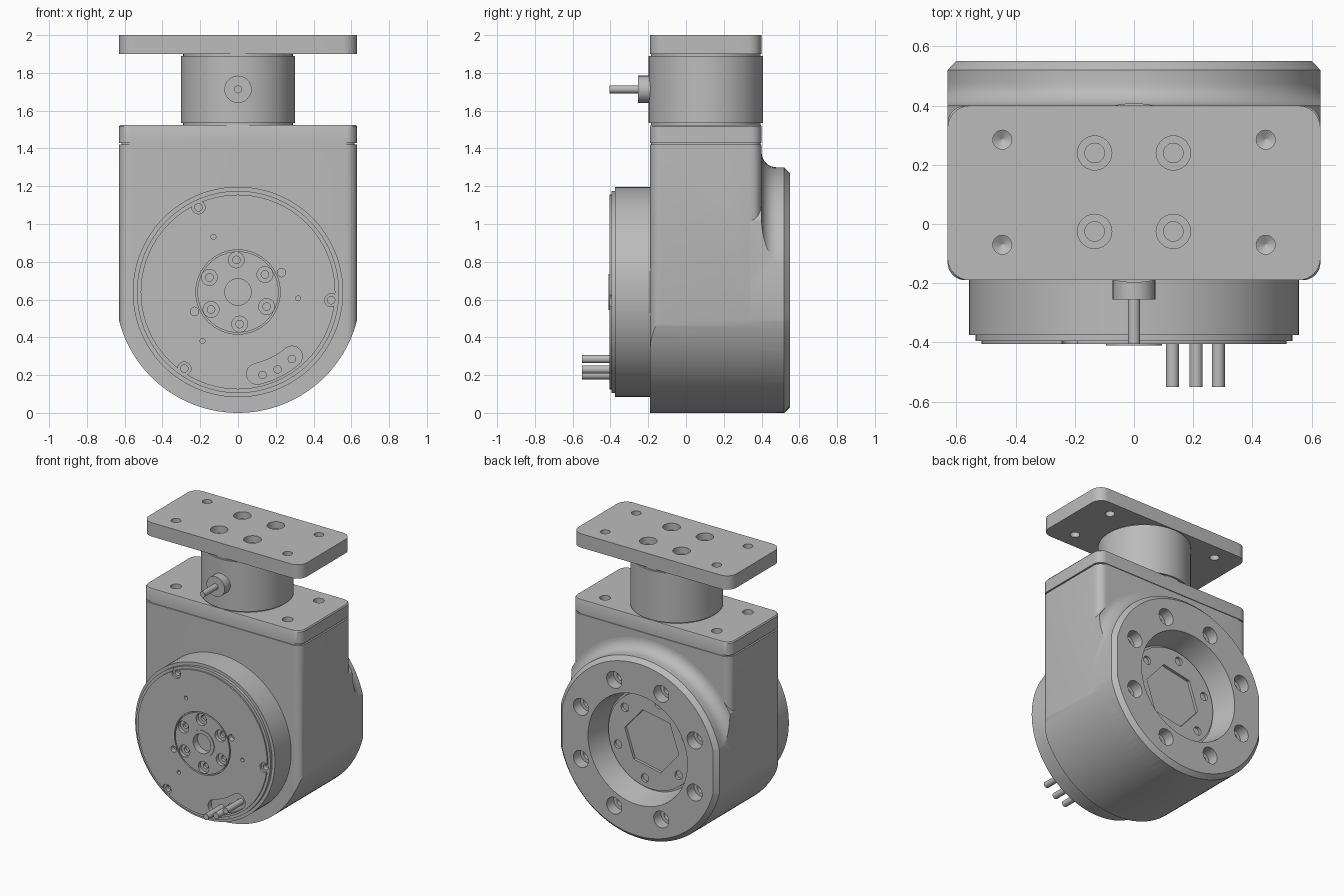
import bpy
import bmesh
from math import sin, cos, acos, pi, radians

if "Cube" in bpy.data.objects:
    bpy.data.objects.remove(bpy.data.objects["Cube"], do_unlink=True)

grey = bpy.data.materials.new("machined grey")
grey.use_nodes = True
grey.diffuse_color = (0.5, 0.5, 0.5, 1)
grey.node_tree.nodes["Principled BSDF"].inputs["Base Color"].default_value = (0.5, 0.5, 0.5, 1)


def circle(n=64, turn=0.0):
    return [(cos(turn + 2 * pi * i / n), sin(turn + 2 * pi * i / n)) for i in range(n)]


def rounded_rect(w, h, r, steps=8):
    pts = []
    for k, (sx, sy) in enumerate([(1, 1), (-1, 1), (-1, -1), (1, -1)]):
        for i in range(steps + 1):
            a = pi / 2 * (k + i / steps)
            pts.append((sx * (w - r) + r * cos(a), sy * (h - r) + r * sin(a)))
    return pts


def ring_spots(radius, count, start, centre):
    """Points evenly spaced around a centre, start in degrees."""
    return [(centre[0] + radius * cos(radians(start) + 2 * pi * i / count),
             centre[1] + radius * sin(radians(start) + 2 * pi * i / count)) for i in range(count)]


def loft(name, outline, sections, axis="Y", centre=(0, 0)):
    """Stack scaled copies of an outline; sections are (position, scale)."""
    bm = bmesh.new()
    rings = []
    for h, s in sections:
        flat = [(centre[0] + u * s, centre[1] + v * s) for u, v in outline]
        rings.append([bm.verts.new((a, h, b) if axis == "Y" else (a, b, h)) for a, b in flat])
    n = len(outline)
    for lo, hi in zip(rings, rings[1:]):
        for i in range(n):
            j = (i + 1) % n
            bm.faces.new((lo[i], lo[j], hi[j], hi[i]))
    bm.faces.new(rings[0])
    bm.faces.new(rings[-1])
    bmesh.ops.recalc_face_normals(bm, faces=bm.faces)
    mesh = bpy.data.meshes.new(name)
    bm.to_mesh(mesh)
    bm.free()
    mesh.materials.append(grey)
    ob = bpy.data.objects.new(name, mesh)
    bpy.context.collection.objects.link(ob)
    return ob


def holes(spots, sections, axis="Y", n=24):
    return [loft("cutter", circle(n), sections, axis, p) for p in spots]


def activate(ob):
    bpy.ops.object.select_all(action="DESELECT")
    ob.select_set(True)
    bpy.context.view_layer.objects.active = ob


def carve(targets, cutters, operation="DIFFERENCE"):
    activate(cutters[0])
    for c in cutters:
        c.select_set(True)
    if len(cutters) > 1:
        bpy.ops.object.join()
    cutter = bpy.context.view_layer.objects.active
    for t in targets:
        activate(t)
        mod = t.modifiers.new("carve", "BOOLEAN")
        mod.operation, mod.solver, mod.object = operation, "EXACT", cutter
        bpy.ops.object.modifier_apply(modifier=mod.name)
    bpy.data.objects.remove(cutter, do_unlink=True)


HUB = (0, 0.64)       # front hub axis in x, z
BACK = (0, 0.65)      # rear flange axis in x, z
MID = (0, 0.105)      # column axis in x, y
W, R = 0.63, 0.65

# Housing: U-shaped block with rounded upright edges
a0 = acos(W / R)
steps = 48
u_shape = [(W, 0.77), (-W, 0.77)]
u_shape += [(R * cos(a), R * sin(a)) for a in
            [-pi + a0 + (pi - 2 * a0) * i / steps for i in range(steps + 1)]]
footprint = rounded_rect(W, 0.295, 0.06)
housing = loft("housing", u_shape, [(-0.19, 1), (0.4, 1)], "Y", BACK)
carve([housing], [loft("cutter", footprint, [(-0.2, 1), (1.6, 1)], "Z", MID)], "INTERSECT")

# Rear flange, filleted into the housing and trimmed to its outline
fillet = [(0.48 - 0.08 * cos(t), 0.73 - 0.08 * sin(t)) for t in [pi / 2 * i / 8 for i in range(9)]]
flange = loft("rear_flange", circle(96), [(0.2, 0.73)] + fillet + [(0.52, R), (0.55, 0.62)], "Y", BACK)
carve([flange], [loft("cutter", u_shape, [(0.1, 1), (0.52, 1), (0.56, 0.94)], "Y", BACK)], "INTERSECT")
carve([housing, flange], [loft("cutter", circle(), [(0.37, 0.36), (0.57, 0.4)], "Y", BACK)])
carve([flange], holes(ring_spots(0.49, 8, 22.5, BACK),
                      [(0.41, 0.035), (0.47, 0.035), (0.47, 0.06), (0.6, 0.06)]))

# Rear rotor with bolt holes and hexagonal pocket
rotor = loft("rear_rotor", circle(), [(0.34, 0.345), (0.39, 0.345)], "Y", BACK)
carve([rotor], holes(ring_spots(0.284, 6, 41, BACK), [(0.355, 0.03), (0.42, 0.03)])
      + [loft("cutter", circle(6, radians(11)), [(0.36, 0.22), (0.42, 0.22)], "Y", BACK)])

# Front drum: stepped rim, hub groove, raised collar and centre bore
drum = loft("front_drum", circle(96), [
    (-0.15, 0.557), (-0.375, 0.557), (-0.375, 0.535), (-0.395, 0.535), (-0.395, 0.515),
    (-0.405, 0.515), (-0.405, 0.223), (-0.385, 0.223), (-0.385, 0.215), (-0.405, 0.215),
    (-0.405, 0.095), (-0.411, 0.095), (-0.411, 0.07), (-0.36, 0.07)], "Y", HUB)
cutters = holes(ring_spots(0.17, 6, 93, HUB),
                [(-0.36, 0.02), (-0.38, 0.02), (-0.38, 0.042), (-0.43, 0.042)])
cutters += holes(ring_spots(0.495, 3, 115, HUB),
                 [(-0.36, 0.02), (-0.39, 0.02), (-0.39, 0.035), (-0.43, 0.035)])
cutters += holes(ring_spots(0.252, 2, 24, HUB), [(-0.37, 0.022), (-0.43, 0.022)])
cutters += holes(ring_spots(0.32, 3, 114, HUB), [(-0.37, 0.013), (-0.43, 0.013)])

# Curved wire slot with round ends
mid_r, half, first, last = 0.445, 0.055, radians(-77), radians(-50)
slot = []
for i in range(13):
    a = first + (last - first) * i / 12
    slot.append(((mid_r + half) * cos(a), (mid_r + half) * sin(a)))
for end, flip, sweep in [(last, 0, 1), (first, pi, 1)]:
    if flip:
        for i in range(13):
            a = last + (first - last) * i / 12
            slot.append(((mid_r - half) * cos(a), (mid_r - half) * sin(a)))
    for i in range(1, 8):
        a = end + flip + sweep * pi * i / 8
        slot.append((mid_r * cos(end) + half * cos(a), mid_r * sin(end) + half * sin(a)))
cutters.append(loft("cutter", slot, [(-0.37, 1), (-0.43, 1)], "Y", HUB))
carve([drum], cutters)

# Three wires leaving the slot
for i, spot in enumerate([(0.13, 0.2), (0.21, 0.23), (0.285, 0.285)]):
    loft(f"wire_{i + 1}", circle(24), [(-0.34, 0.022), (-0.55, 0.022)], "Y", spot)

# Cover plate with blind screw holes
corners = [(x, y) for x in (-0.445, 0.445) for y in (-0.07, 0.285)]
cover = loft("cover_plate", footprint, [(1.39, 0.98), (1.43, 0.98), (1.43, 1), (1.517, 1), (1.525, 0.99)],
             "Z", MID)
carve([cover], holes(corners, [(1.44, 0.003), (1.46, 0.036), (1.6, 0.036)], "Z"))

# Column between the plates
loft("column", circle(), [(1.5, 0.29), (1.535, 0.29), (1.535, 0.303), (1.89, 0.303), (1.89, 0.29), (1.91, 0.29)],
     "Z", MID)

# Side connector and its cable
loft("connector", circle(32), [(-0.15, 0.072), (-0.255, 0.072)], "Y", (0, 1.713))
loft("connector_cable", circle(24), [(-0.2, 0.021), (-0.405, 0.021)], "Y", (0, 1.713))

# Mounting plate with through holes and counterbores
plate = loft("mounting_plate", rounded_rect(W, 0.295, 0.075), [(1.9, 1), (2.0, 1)], "Z", MID)
bores = [(x, y) for x in (-0.133, 0.133) for y in (-0.025, 0.24)]
carve([plate], holes(corners, [(1.85, 0.032), (2.05, 0.032)], "Z")
      + holes(bores, [(1.915, 0.033), (1.95, 0.033), (1.95, 0.058), (2.05, 0.058)], "Z"))

# Smooth curved walls, keep machined edges sharp
for ob in bpy.context.scene.objects:
    if ob.type == "MESH" and grey.name in ob.data.materials:
        activate(ob)
        bpy.ops.object.shade_smooth_by_angle(angle=radians(30))
